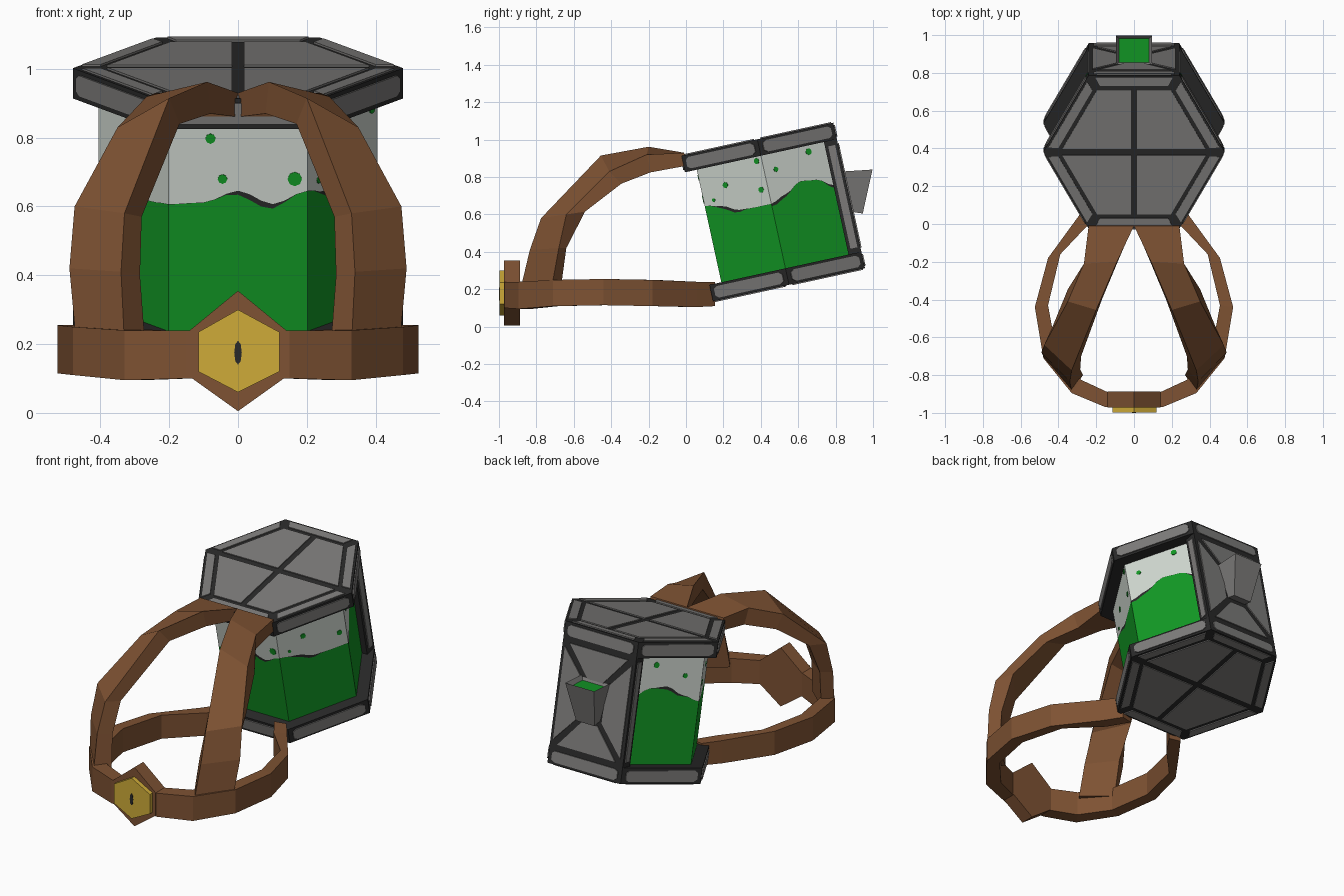
import bpy, bmesh, math
from mathutils import Vector, Matrix

if "Cube" in bpy.data.objects:
    bpy.data.objects.remove(bpy.data.objects["Cube"])


def material(name, col):
    m = bpy.data.materials.new(name)
    m.diffuse_color = (*col, 1)
    m.use_nodes = True
    m.node_tree.nodes["Principled BSDF"].inputs["Base Color"].default_value = m.diffuse_color
    return m


GREY = material("grey metal", (0.20, 0.195, 0.19))
DARK = material("dark seam", (0.022, 0.022, 0.022))
BROWN = material("brown leather", (0.21, 0.085, 0.033))
GREEN = material("green liquid", (0.006, 0.31, 0.018))
GLASS = material("pale glass", (0.62, 0.67, 0.62))
GOLD = material("gold", (0.62, 0.41, 0.04))

# The tank is modelled upright around its centre, then leaned back
TILT = Matrix.Translation((0, 0.466, 0.613)) @ Matrix.Rotation(math.radians(12.3), 4, 'X')
WORLD = Matrix.Identity(4)


def finish(name, bm, mats, mtx=WORLD):
    bmesh.ops.recalc_face_normals(bm, faces=bm.faces)
    me = bpy.data.meshes.new(name)
    bm.to_mesh(me)
    bm.free()
    for m in mats:
        me.materials.append(m)
    ob = bpy.data.objects.new(name, me)
    ob.matrix_world = mtx
    bpy.context.collection.objects.link(ob)
    return ob


def loft(name, rings, mat, mtx=WORLD):
    """Skin a list of equal-length rings and cap both ends."""
    bm = bmesh.new()
    vs = [[bm.verts.new(p) for p in r] for r in rings]
    n = len(rings[0])
    for a, b in zip(vs, vs[1:]):
        for i in range(n):
            j = (i + 1) % n
            bm.faces.new((a[i], a[j], b[j], b[i]))
    bm.faces.new(vs[0])
    bm.faces.new(vs[-1])
    return finish(name, bm, [mat], mtx)


def plate(name, pts, normal, mat=GREY, mtx=TILT, t=0.006):
    pts = [Vector(p) for p in pts]
    off = Vector(normal).normalized() * t
    return loft(name, [pts, [p + off for p in pts]], mat, mtx)


def hexagon(r, z):
    return [(r * math.cos(k * math.pi / 3), r * math.sin(k * math.pi / 3), z) for k in range(6)]


def side_frame(k):
    """Outward normal and sideways direction of hexagon side k (0 = front)."""
    a = math.radians(-90 + 60 * k)
    return Vector((math.cos(a), math.sin(a), 0)), Vector((-math.sin(a), math.cos(a), 0))


R, AP = 0.48, 0.48 * math.sqrt(3) / 2
UP = Vector((0, 0, 1))

# Hexagonal end caps with grey plates between dark seams
for s, cap in ((1, "top_cap"), (-1, "bottom_cap")):
    loft(cap, [hexagon(R, s * 0.308), hexagon(R, s * 0.398)], DARK, TILT)
    g, ri, z = 0.017, 0.39, s * 0.398
    for sx in (1, -1):
        for sy in (1, -1):
            quad = [(g, g), (ri - g * 0.577, g), (ri / 2, ri * 0.866), (g, ri * 0.866)]
            plate(cap + "_panel", [(sx * x, sy * y, z) for x, y in quad], (0, 0, s))
    for k in range(6):
        n, u = side_frame(k)
        rim = [(-0.18, 0.358), (-0.205, 0.405), (0.205, 0.405), (0.18, 0.358)]
        plate(cap + "_rim", [u * a + n * b + UP * z for a, b in rim], (0, 0, s))
        side = [(-0.215, 0.335), (-0.195, 0.322), (0.195, 0.322), (0.215, 0.335),
                (0.215, 0.372), (0.195, 0.385), (-0.195, 0.385), (-0.215, 0.372)]
        plate(cap + "_side", [u * a + n * AP + UP * (s * b) for a, b in side], n)

# Glass tank: each side is split along the liquid's wavy surface
WAVES = [[.07, .075, .11, .07, .11], [.11, .09, .05, .045, .045], [.045, .08, .13, .12, .07],
         [.07, .07, .07, .07, .07], [.07, .12, .13, .08, .045], [.045, .045, .05, .06, .07]]
GR, GAP = 0.405, 0.405 * math.sqrt(3) / 2
bm = bmesh.new()
STEPS = 12
for k, wave in enumerate(WAVES):
    n, u = side_frame(k)
    cols = []
    for i in range(STEPS + 1):
        f = i / STEPS * 4
        j = min(int(f), 3)
        e = f - j
        e = e * e * (3 - 2 * e)
        h = wave[j] * (1 - e) + wave[j + 1] * e
        lip = 0.001 + max(0, 0.017 * math.sin(i * 0.55 + k * 1.7 - 2.6))
        base = n * GAP + u * ((i / STEPS - 0.5) * GR)
        cols.append([bm.verts.new(base + UP * zz) for zz in (-0.315, h - lip, h, 0.315)])
    for a, b in zip(cols, cols[1:]):
        for m, row in ((0, 0), (2, 1), (1, 2)):
            bm.faces.new((a[row], b[row], b[row + 1], a[row + 1])).material_index = m
bmesh.ops.remove_doubles(bm, verts=bm.verts, dist=0.0005)
finish("glass_tank", bm, [GREEN, GLASS, DARK], TILT)

# Bubbles: side, sideways offset, height, radius
BUBBLES = [(0, -.08, .265, .015), (0, -.045, .145, .014), (0, .165, .145, .021),
           (1, -.05, .195, .016), (1, .16, .13, .016), (1, .17, .285, .016),
           (1, -.14, .13, .01), (2, .09, .275, .018), (2, -.13, .22, .014),
           (4, -.08, .25, .017), (4, .1, .19, .014), (5, .02, .2, .016), (5, -.15, .14, .018)]
for k, a, h, r in BUBBLES:
    n, u = side_frame(k)
    ring = [n * GAP + u * (a + r * math.cos(t * math.pi / 4)) + UP * (h + r * math.sin(t * math.pi / 4))
            for t in range(8)]
    plate("bubble", ring, n, GREEN, t=0.003)

# Back panel with four grey plates meeting around the spout
loft("back_panel", [[(-0.24, y, -0.31), (0.24, y, -0.31), (0.24, y, 0.31), (-0.24, y, 0.31)]
                    for y in (0.345, AP)], DARK, TILT)
for s in (1, -1):
    plate("back_plate_side", [(s * x, AP, z) for x, z in
          ((0.22, -0.26), (0.22, 0.26), (0.075, 0.10), (0.075, -0.10))], (0, 1, 0))
    plate("back_plate_end", [(x, AP, s * z) for x, z in
          ((-0.19, 0.285), (0.19, 0.285), (0.05, 0.12), (-0.05, 0.12))], (0, 1, 0))
    plate("back_panel_edge", [(s * 0.24, y, z) for y, z in
          ((0.362, -0.28), (0.40, -0.28), (0.40, 0.28), (0.362, 0.28))], (s, 0, 0))

# Spout: tapered box with a recessed green opening
spout = loft("spout", [[(-0.06, 0.88, 0.615), (0.06, 0.88, 0.615), (0.06, 0.945, 0.605), (-0.06, 0.945, 0.605)],
                       [(-0.095, 0.84, 0.83), (0.095, 0.84, 0.83), (0.095, 0.997, 0.84), (-0.095, 0.997, 0.84)]], GREY)
spout.data.materials.append(GREEN)
bm = bmesh.new()
bm.from_mesh(spout.data)
top = max(bm.faces, key=lambda f: f.calc_center_median().z)
bmesh.ops.inset_individual(bm, faces=[top], thickness=0.023)
for v in top.verts:
    v.co.z -= 0.025
top.material_index = 1
bm.to_mesh(spout.data)
bm.free()

# Waist belt: outer x y, inner x y, low z, high z, from the buckle to the tank
BELT = [(.15, -.97, .14, -.89, .10, .24), (.33, -.895, .28, -.825, .095, .24),
        (.48, -.71, .41, -.68, .11, .25), (.525, -.44, .455, -.43, .115, .255),
        (.455, -.18, .39, -.16, .11, .25), (.28, .06, .22, .02, .105, .24),
        (.21, .155, .14, .14, .11, .24)]


def belt_ring(row, s):
    xo, yo, xi, yi, lo, hi = row
    return [(s * xo, yo, lo), (s * xo, yo, hi), (s * xi, yi, hi), (s * xi, yi, lo)]


loft("waist_belt", [belt_ring(r, -1) for r in reversed(BELT)] + [belt_ring(r, 1) for r in BELT], BROWN)

# Shoulder straps: outer edge, inner edge, then the same two on the underside
STRAP = [[(.47, -.72, .20), (.33, -.885, .20), (.27, -.80, .20), (.42, -.67, .20)],
         [(.49, -.68, .42), (.34, -.835, .41), (.285, -.77, .40), (.43, -.64, .42)],
         [(.475, -.64, .60), (.33, -.775, .58), (.28, -.70, .57), (.43, -.54, .615)],
         [(.35, -.41, .83), (.20, -.455, .915), (.17, -.40, .84), (.35, -.345, .765)],
         [(.265, -.21, .92), (.09, -.20, .962), (.08, -.185, .87), (.25, -.19, .825)],
         [(.24, -.01, .93), (.0, -.01, .93), (.0, .0, .86), (.24, .0, .86)]]
for s, side in ((1, "right"), (-1, "left")):
    loft(side + "_shoulder_strap", [[(s * x, y, z) for x, y, z in r] for r in STRAP], BROWN)

# Buckle: leather backing, gold hexagon and dark slot
plate("buckle_backing", [(0, -.888, .355), (.14, -.888, .24), (.14, -.888, .105), (0, -.888, .005),
                         (-.14, -.888, .105), (-.14, -.888, .24)], (0, -1, 0), BROWN, WORLD, 0.084)
plate("buckle", [(0, -.97, .30), (.12, -.97, .235), (.12, -.97, .12), (0, -.97, .06),
                 (-.115, -.97, .12), (-.115, -.97, .235)], (0, -1, 0), GOLD, WORLD, 0.028)
plate("buckle_slot", [(0.011 * math.cos(a * math.pi / 4), -.998, .175 + .035 * math.sin(a * math.pi / 4))
                      for a in range(8)], (0, -1, 0), DARK, WORLD, 0.002)
